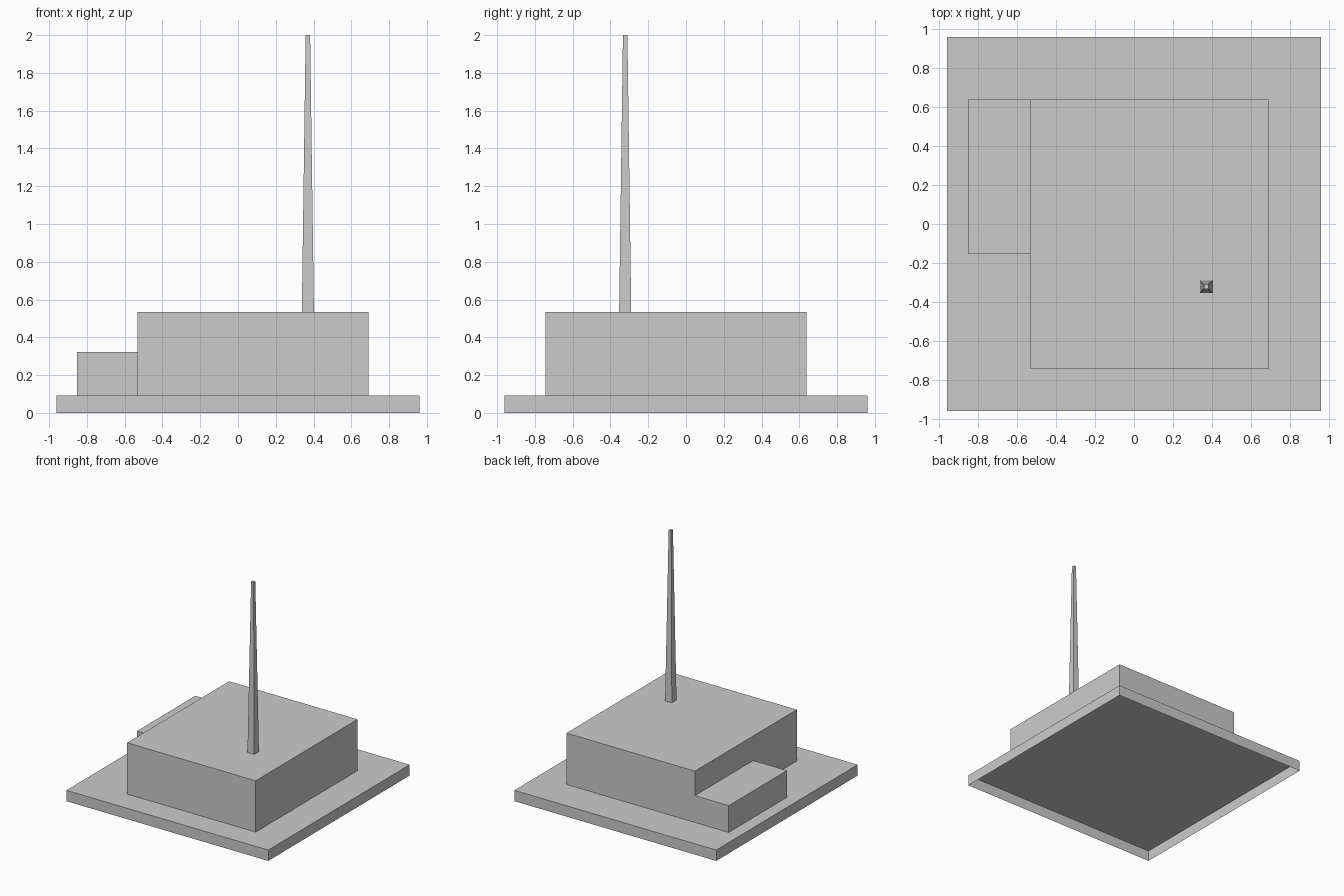
import bpy
import bmesh

if "Cube" in bpy.data.objects:
    bpy.data.objects.remove(bpy.data.objects["Cube"])

# One flat grey for everything
grey = bpy.data.materials.new("light_grey")
grey.diffuse_color = (0.6, 0.6, 0.6, 1.0)
grey.use_nodes = True
grey.node_tree.nodes["Principled BSDF"].inputs["Base Color"].default_value = grey.diffuse_color


def block(name, x, y, z, top_scale=1.0):
    """Open-bottomed box over the given (min, max) ranges, optionally tapered."""
    cx, cy = sum(x) / 2, sum(y) / 2
    hx, hy = (x[1] - x[0]) / 2, (y[1] - y[0]) / 2
    bm = bmesh.new()
    bmesh.ops.create_cube(bm, size=2)
    for v in bm.verts:
        top = v.co.z > 0
        s = top_scale if top else 1.0
        v.co = (cx + v.co.x * hx * s, cy + v.co.y * hy * s, z[1] if top else z[0])
    bm.normal_update()
    bottom = [f for f in bm.faces if f.normal.z < -0.9]
    bmesh.ops.delete(bm, geom=bottom, context='FACES_ONLY')
    mesh = bpy.data.meshes.new(name)
    bm.to_mesh(mesh)
    bm.free()
    mesh.materials.append(grey)
    obj = bpy.data.objects.new(name, mesh)
    bpy.context.collection.objects.link(obj)
    return obj


# Ground slab, hollow underneath
block("base_slab", (-0.96, 0.96), (-0.96, 0.96), (0.0, 0.093))

# Main hall and lower side annex, flush at the back
block("main_building", (-0.532, 0.69), (-0.745, 0.638), (0.093, 0.534))
block("side_annex", (-0.853, -0.532), (-0.153, 0.638), (0.093, 0.323))

# Tapered square chimney on the roof
block("chimney", (0.338, 0.402), (-0.354, -0.29), (0.534, 2.0), top_scale=0.37)
